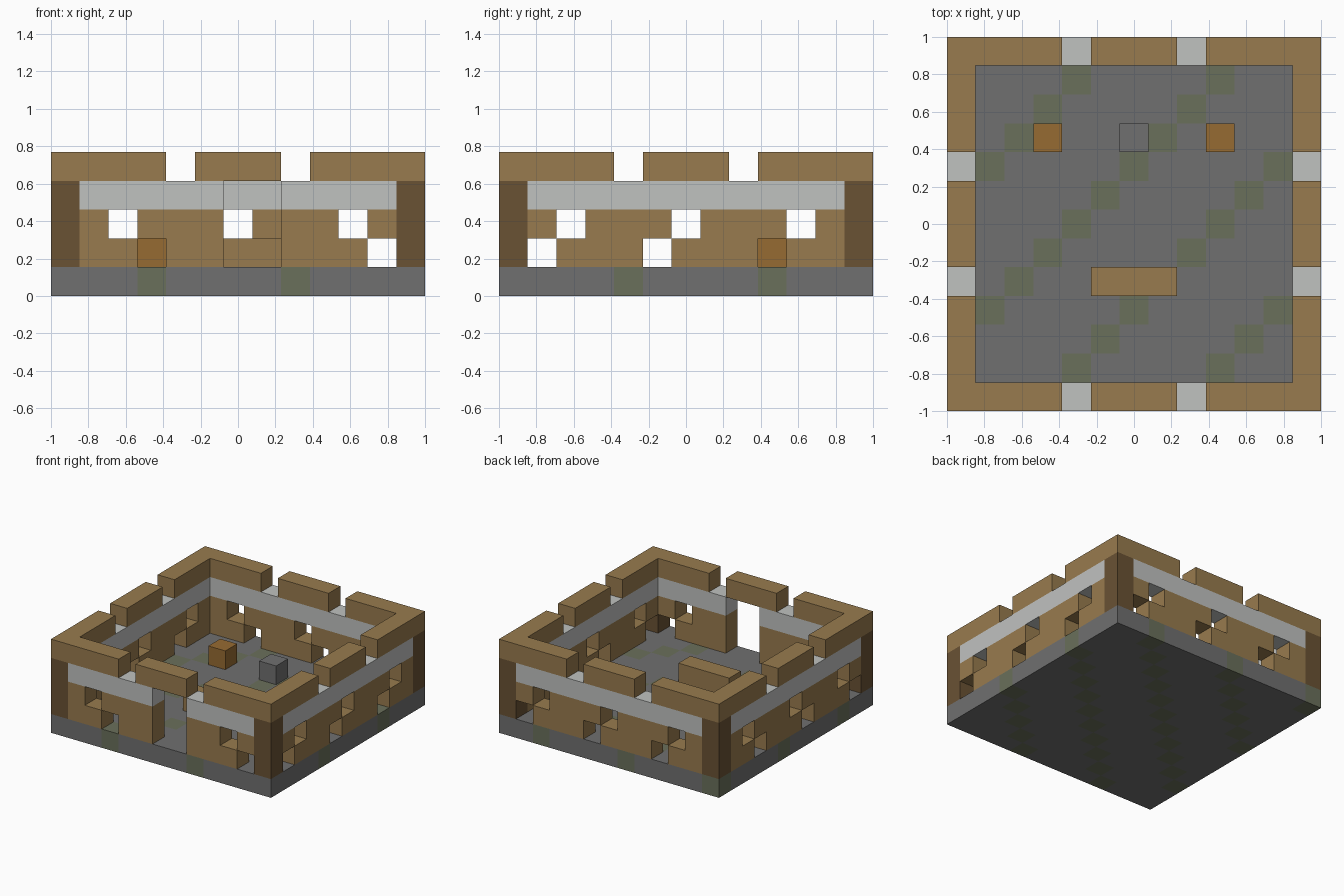
import bpy
import bmesh
from mathutils import Vector

old = bpy.data.objects.get("Cube")
if old:
    bpy.data.objects.remove(old, do_unlink=True)

N = 13                # blocks along each side
S = 2 / N             # block size
LAST = N - 1


def make_material(name, hex_colour):
    def linear(v):
        return v / 12.92 if v <= 0.04045 else ((v + 0.055) / 1.055) ** 2.4
    rgb = [linear(int(hex_colour[k:k + 2], 16) / 255) for k in (0, 2, 4)]
    mat = bpy.data.materials.new(name)
    mat.use_nodes = True
    mat.diffuse_color = (*rgb, 1)
    mat.node_tree.nodes["Principled BSDF"].inputs["Base Color"].default_value = (*rgb, 1)
    return mat


PLANK = make_material("plank brown", "987B4E")
LOG = make_material("dark log brown", "6A5234")
STONE = make_material("stone grey", "707070")
MOSS = make_material("mossy grey green", "6A705B")
SLAB = make_material("light slab grey", "C0C2C0")
CRATE = make_material("crate orange brown", "966B32")

# Every part is a set of block cells (column, row, layer)
ring = [(x, y) for x in range(N) for y in range(N)
        if x in (0, LAST) or y in (0, LAST)]
corners = {(x, y) for x in (0, LAST) for y in (0, LAST)}


def is_door(x, y):
    return y == 0 and x in (6, 7)


def is_window(x, y, z):
    return (x - y + z) % 4 == 0


def is_gap(x, y):
    return (y in (0, LAST) and x in (4, 8)) or (x in (0, LAST) and y in (4, 8))


sides = [c for c in ring if c not in corners and not is_door(*c)]
parts = {
    "base_floor": ({(x, y, 0) for x in range(N) for y in range(N)}, STONE),
    "plank_walls": ({(x, y, z) for x, y in sides for z in (1, 2)
                     if not is_window(x, y, z)}, PLANK),
    "stone_band": ({(x, y, 3) for x, y in sides}, SLAB),
    "corner_posts": ({(x, y, z) for x, y in corners for z in (1, 2, 3)}, LOG),
    "battlements": ({(x, y, 4) for x, y in ring if not is_gap(x, y)}, PLANK),
    "low_screen": ({(x, 4, 1) for x in (5, 6, 7)}, PLANK),
    "left_crate": ({(9, 9, 1)}, CRATE),
    "right_crate": ({(3, 9, 1)}, CRATE),
    "stone_block": ({(6, 9, 1)}, STONE),
}
solid = set().union(*(cells for cells, _ in parts.values()))


def build_part(name, cells, mat):
    """Make one object from the exposed block faces of a part."""
    bm = bmesh.new()
    for cell in sorted(cells):
        centre = Vector(cell) + Vector((0.5, 0.5, 0.5))
        for axis in range(3):
            for sign in (-1, 1):
                n = Vector((0, 0, 0))
                n[axis] = sign
                if tuple(int(c + d) for c, d in zip(cell, n)) in solid:
                    continue
                u = Vector((0, 0, 0))
                u[(axis + 1) % 3] = 1
                v = n.cross(u)
                quad = [centre + (n + a * u + b * v) / 2
                        for a, b in ((-1, -1), (1, -1), (1, 1), (-1, 1))]
                face = bm.faces.new([bm.verts.new((p.x * S - 1, p.y * S - 1, p.z * S))
                                     for p in quad])
                # Diagonal moss stripes across the base
                if name == "base_floor" and (cell[0] - cell[1]) % 5 == 3:
                    face.material_index = 1
    bmesh.ops.remove_doubles(bm, verts=bm.verts, dist=S / 100)
    # Merge coplanar blocks of one colour into clean flat faces
    bmesh.ops.dissolve_limit(bm, angle_limit=0.01, verts=bm.verts, edges=bm.edges,
                             delimit={'MATERIAL'})
    mesh = bpy.data.meshes.new(name)
    bm.to_mesh(mesh)
    bm.free()
    mesh.materials.append(mat)
    if name == "base_floor":
        mesh.materials.append(MOSS)
    bpy.context.scene.collection.objects.link(bpy.data.objects.new(name, mesh))


for part_name, (part_cells, part_mat) in parts.items():
    build_part(part_name, part_cells, part_mat)
